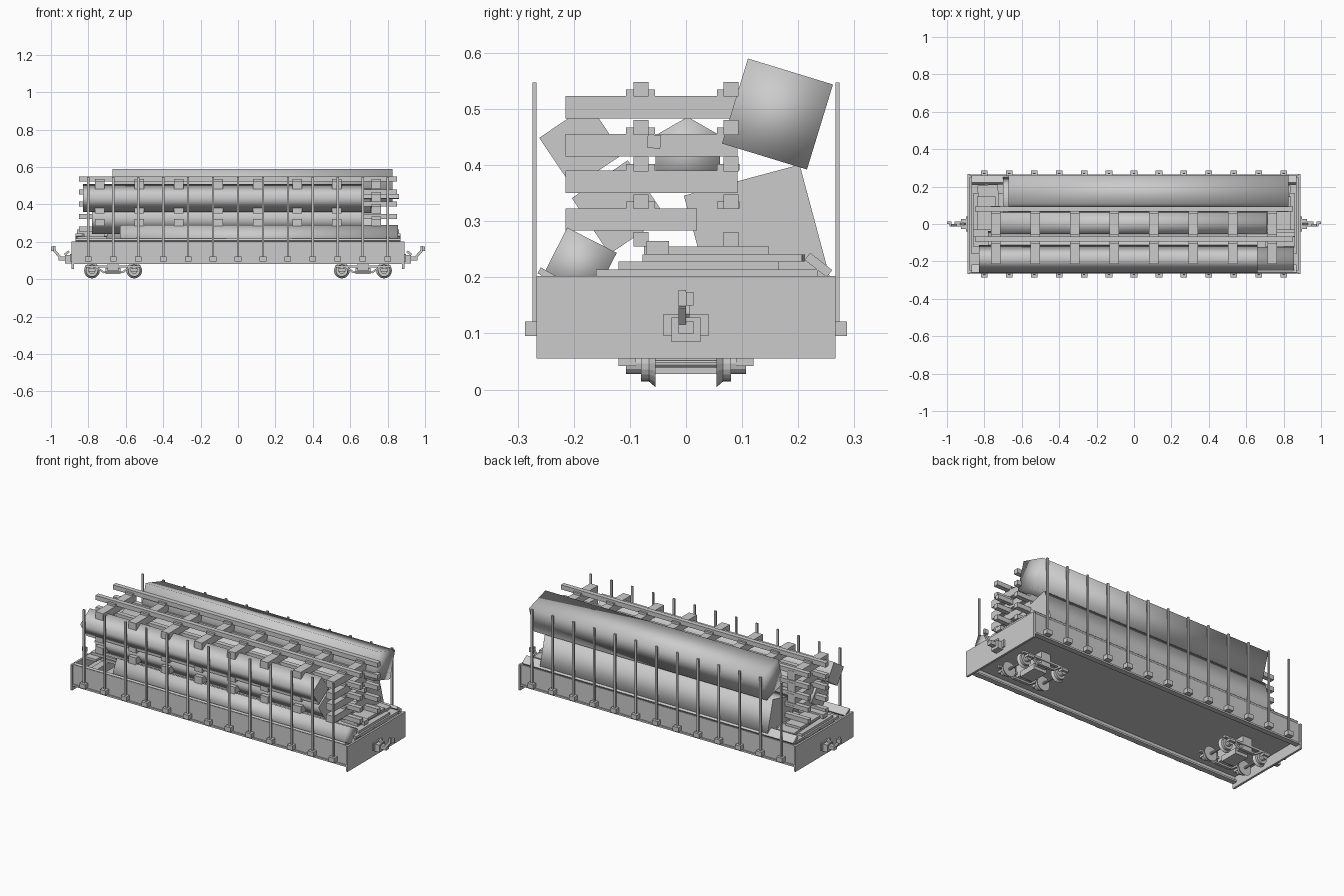
import bpy, bmesh, math
from mathutils import Matrix, Vector

cube = bpy.data.objects.get("Cube")
if cube:
    bpy.data.objects.remove(cube)

GREY = (0.6, 0.6, 0.6, 1)
mat = bpy.data.materials.new("plain_grey")
mat.use_nodes = True
mat.diffuse_color = GREY
mat.node_tree.nodes["Principled BSDF"].inputs["Base Color"].default_value = GREY


def finish(name, bm):
    bmesh.ops.recalc_face_normals(bm, faces=bm.faces)
    mesh = bpy.data.meshes.new(name)
    bm.to_mesh(mesh)
    bm.free()
    mesh.materials.append(mat)
    obj = bpy.data.objects.new(name, mesh)
    bpy.context.collection.objects.link(obj)
    return obj


def add_box(bm, x, y, z, turn=0, axis='X'):
    """Box from (low, high) ranges, turned about its own centre."""
    lo, hi = Vector((x[0], y[0], z[0])), Vector((x[1], y[1], z[1]))
    m = Matrix.Translation((lo + hi) / 2) @ Matrix.Rotation(math.radians(turn), 4, axis)
    bmesh.ops.create_cube(bm, size=1, matrix=m @ Matrix.Diagonal((*(hi - lo), 1)))


def boxes(name, items):
    bm = bmesh.new()
    for item in items:
        add_box(bm, *item)
    return finish(name, bm)


def around(c, half):
    return (c - half, c + half)


def mirrored(s, a, b):
    return (min(s * a, s * b), max(s * a, s * b))


def log(name, x, centre, radius, angle, sides=4, round_ends=False):
    """Smooth prism lying along x, with flat or smooth-shaded ends."""
    bm = bmesh.new()
    rings = []
    for px in x:
        ring = []
        for i in range(sides):
            a = math.radians(angle) + math.tau * i / sides
            ring.append(bm.verts.new((px, centre[0] + radius * math.cos(a),
                                      centre[1] + radius * math.sin(a))))
        rings.append(ring)
        bm.faces.new(ring).smooth = round_ends
    for i in range(sides):
        j = (i + 1) % sides
        bm.faces.new((rings[0][i], rings[0][j], rings[1][j], rings[1][i])).smooth = True
    return finish(name, bm)


def add_disc(bm, x, z, y0, y1, r0, r1, segments=20):
    """Truncated cone lying along y."""
    m = Matrix.Translation((x, (y0 + y1) / 2, z)) @ Matrix.Rotation(-math.pi / 2, 4, 'X')
    bmesh.ops.create_cone(bm, cap_ends=True, segments=segments, radius1=r0, radius2=r1,
                          depth=y1 - y0, matrix=m)


SIDES = (-1, 1)
posts = [-0.8 + i * 1.6 / 12 for i in range(13)]

# Car body: sunken deck, side channels, end plates
boxes("deck", [((-0.88, 0.88), (-0.25, 0.25), (0.115, 0.14))])
boxes("side_sills", [((-0.88, 0.88), mirrored(s, a, b), z) for s in SIDES
                     for a, b, z in ((0.235, 0.265, (0.08, 0.09)),
                                     (0.248, 0.258, (0.09, 0.202)))])
boxes("end_plates", [(mirrored(s, 0.878, 0.89), (-0.266, 0.266), (0.055, 0.202)) for s in SIDES])

# Stakes and their pockets
boxes("stakes", [(around(x, 0.006), mirrored(s, 0.266, 0.274), (0.1, 0.547))
                 for x in posts for s in SIDES])
boxes("stake_pockets", [(around(x, 0.018), mirrored(s, 0.255, 0.287), (0.095, 0.121))
                        for x in posts for s in SIDES])

# Logs
log("upper_back_log", (-0.67, 0.825), (0.163, 0.491), 0.112, 118, round_ends=True)
log("lower_back_log", (-0.7, 0.762), (0.127, 0.27), 0.151, 150)
log("upper_front_log", (-0.83, 0.66), (-0.187, 0.434), 0.076, 169)
log("middle_front_log", (-0.78, 0.66), (-0.12, 0.325), 0.085, 169)
log("lower_front_log", (-0.63, 0.855), (-0.19, 0.222), 0.07, 108, round_ends=True)
log("centre_log", (-0.72, 0.71), (0.003, 0.42), 0.066, 90, sides=6, round_ends=True)

# Stacked timber: cross bars with long rails between
levels = [0.283, 0.35, 0.415, 0.483]
bars_x = [-0.74 + i * 1.48 / 7 for i in range(8)]
boxes("cross_bars", [(around(x, 0.025), (-0.215, 0.02 if z == levels[0] else 0.092), (z, z + 0.04))
                     for z in levels for x in bars_x])
rails = [((-0.85, 0.85), around(s * 0.08, 0.0135), (z, z + 0.026))
         for s in SIDES for z in [0.255] + [z + 0.039 for z in levels]]
boxes("long_rails", rails)
boxes("rail_blocks", [(around(x, 0.025), mirrored(s, 0.055, 0.107 if s < 0 else 0.095),
                       (z + 0.04, z + 0.052))
                      for s in SIDES for z in levels for x in bars_x])

# Loose boards on the deck
boards = [((-0.87, 0.87), around(0.236, 0.025), around(0.222, 0.008), -38),
          ((-0.87, 0.87), around(-0.24, 0.025), around(0.2, 0.006), -30)]
for s in SIDES:
    boards += [(mirrored(s, 0.8, 0.87), (-0.16, 0.235), (0.2, 0.214)),
               (mirrored(s, 0.7, 0.86), (-0.12, 0.165), (0.214, 0.228)),
               (mirrored(s, 0.72, 0.83), (-0.075, 0.21), (0.228, 0.241), s * -3, 'Z'),
               (mirrored(s, 0.74, 0.84), (-0.075, 0.148), (0.241, 0.255)),
               (mirrored(s, 0.7, 0.86), around(-0.05, 0.02), (0.241, 0.265)),
               (mirrored(s, 0.7, 0.87), (-0.11, 0), (0.19, 0.205)),
               (mirrored(s, 0.72, 0.87), (0.02, 0.13), (0.185, 0.2)),
               (mirrored(s, 0.76, 0.8), (-0.22, 0.22), (0.14, 0.185))]
boxes("loose_boards", boards)
boxes("slanted_stick", [((0.6, 0.86), around(-0.057, 0.012), around(0.442, 0.012), -5)])

# Bogies: wheels, axles, frames
for side, cx in (("right", -0.668), ("left", 0.668)):
    bm = bmesh.new()
    for dx in (-0.113, 0.113):
        x = cx + dx
        add_disc(bm, x, 0.046, -0.06, 0.06, 0.007, 0.007, 10)
        for s in SIDES:
            tread = (s * 0.066, s * 0.08)
            add_disc(bm, x, 0.046, *sorted(tread), 0.032, 0.032)
            radii = (0.03, 0.042) if s < 0 else (0.042, 0.03)
            add_disc(bm, x, 0.046, *sorted((s * 0.054, s * 0.068)), *radii)
            add_disc(bm, x, 0.046, *sorted((s * 0.08, s * 0.107)), 0.018, 0.018, 12)
    finish(side + "_wheels", bm)
    frame = [(around(cx, 0.03), (-0.1, 0.1), (0.045, 0.116)),
             (around(cx, 0.04), (-0.055, 0.055), (0.028, 0.06))]
    for s in SIDES:
        y = mirrored(s, 0.088, 0.104)
        frame += [(around(cx, 0.15), y, (0.062, 0.074)),
                  (around(cx, 0.05), y, (0.032, 0.042))]
        for d in SIDES:
            frame += [(around(cx + d * 0.07, 0.025), y, around(0.05, 0.005), d * -35, 'Y'),
                      (around(cx + d * 0.113, 0.02), mirrored(s, 0.09, 0.12), (0.042, 0.056))]
    boxes(side + "_bogie_frame", frame)

# Couplers
for s, side in ((-1, "right"), (1, "left")):
    boxes(side + "_coupler", [
        (mirrored(s, 0.888, 0.898), (-0.04, 0.04), (0.095, 0.135)),
        (mirrored(s, 0.89, 0.925), (-0.026, 0.026), (0.085, 0.128)),
        (mirrored(s, 0.92, 0.96), (-0.013, 0.013), (0.1, 0.122)),
        (mirrored(s, 0.945, 0.99), (-0.013, 0), around(0.136, 0.007), s * -50, 'Y'),
        (mirrored(s, 0.975, 0.987), (-0.013, 0), (0.145, 0.177)),
        (mirrored(s, 0.975, 1.0), (0, 0.013), (0.15, 0.174)),
        (mirrored(s, 0.9, 0.93), (-0.006, 0.006), around(0.14, 0.006), s * 40, 'Y')])
